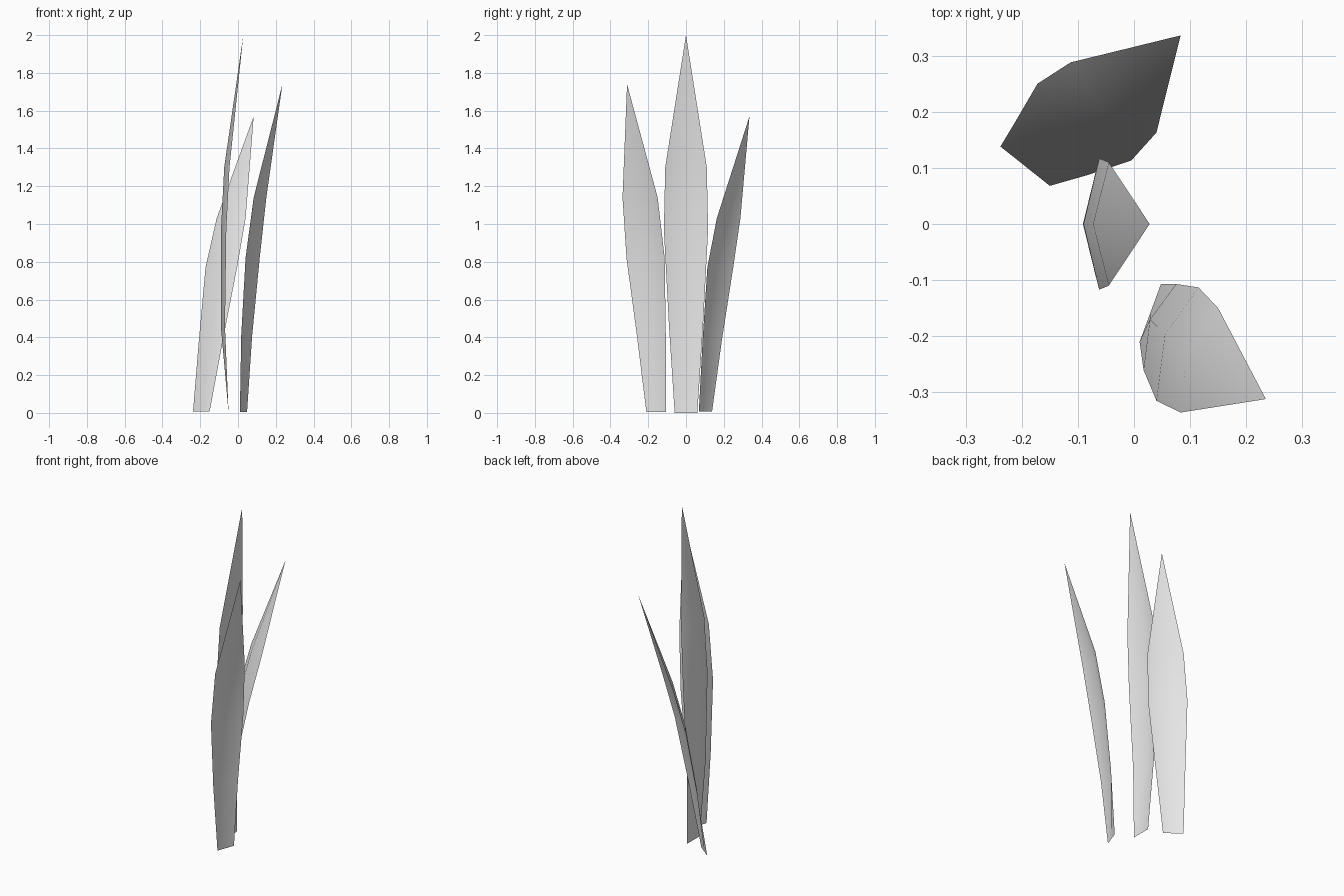
import bpy
import bmesh
from mathutils import Vector

cube = bpy.data.objects.get("Cube")
if cube:
    bpy.data.objects.remove(cube, do_unlink=True)

# One plain grey for all blades
grey = bpy.data.materials.new("light_grey")
grey.use_nodes = True
grey.diffuse_color = (0.8, 0.8, 0.8, 1)
grey.node_tree.nodes["Principled BSDF"].inputs["Base Color"].default_value = (0.8, 0.8, 0.8, 1)

SAG = (0.0, 0.022, 0.028, 0.028)   # midrib depth at each row


def blade(name, edge_a, edge_b, heights, tip, fold):
    """Creased leaf: two edge paths (x, y), a midrib pushed along fold, and a pointed tip."""
    bm = bmesh.new()
    push = Vector((*fold, 0)).normalized()
    rows = []
    for a, b, z, sag in zip(edge_a, edge_b, heights, SAG):
        a, b = Vector((*a, z)), Vector((*b, z))
        mid = (a + b) / 2 + push * sag
        rows.append([bm.verts.new(p) for p in (a, mid, b)])
    for low, high in zip(rows, rows[1:]):
        for i in range(2):
            bm.faces.new((low[i], low[i + 1], high[i + 1], high[i]))
    top = bm.verts.new(tip)
    for i in range(2):
        bm.faces.new((rows[-1][i], rows[-1][i + 1], top))
    for f in bm.faces:
        f.smooth = True
    mesh = bpy.data.meshes.new(name)
    bm.to_mesh(mesh)
    bm.free()
    mesh.materials.append(grey)
    obj = bpy.data.objects.new(name, mesh)
    bpy.context.collection.objects.link(obj)
    return obj


# Tall blade in the middle, symmetric across y
centre_edge = [(-0.05, 0.06), (-0.069, 0.09), (-0.062, 0.117), (-0.045, 0.11)]
blade("centre_blade",
      [(x, -y) for x, y in centre_edge], centre_edge,
      (0.0, 0.46, 0.97, 1.30), (0.028, 0.0, 2.0), (-1, 0))

# Blade leaning forward
blade("front_blade",
      [(0.01, -0.21), (0.017, -0.26), (0.04, -0.315), (0.083, -0.336)],
      [(0.048, -0.107), (0.075, -0.107), (0.115, -0.113), (0.15, -0.15)],
      (0.005, 0.41, 0.82, 1.14), (0.235, -0.312, 1.74), (-0.8, 0.6))

# Short blade leaning back
blade("back_blade",
      [(-0.15, 0.068), (-0.08, 0.088), (-0.005, 0.113), (0.04, 0.163)],
      [(-0.238, 0.138), (-0.207, 0.19), (-0.172, 0.25), (-0.113, 0.288)],
      (0.008, 0.385, 0.77, 1.03), (0.083, 0.336, 1.57), (-0.64, -0.77))
